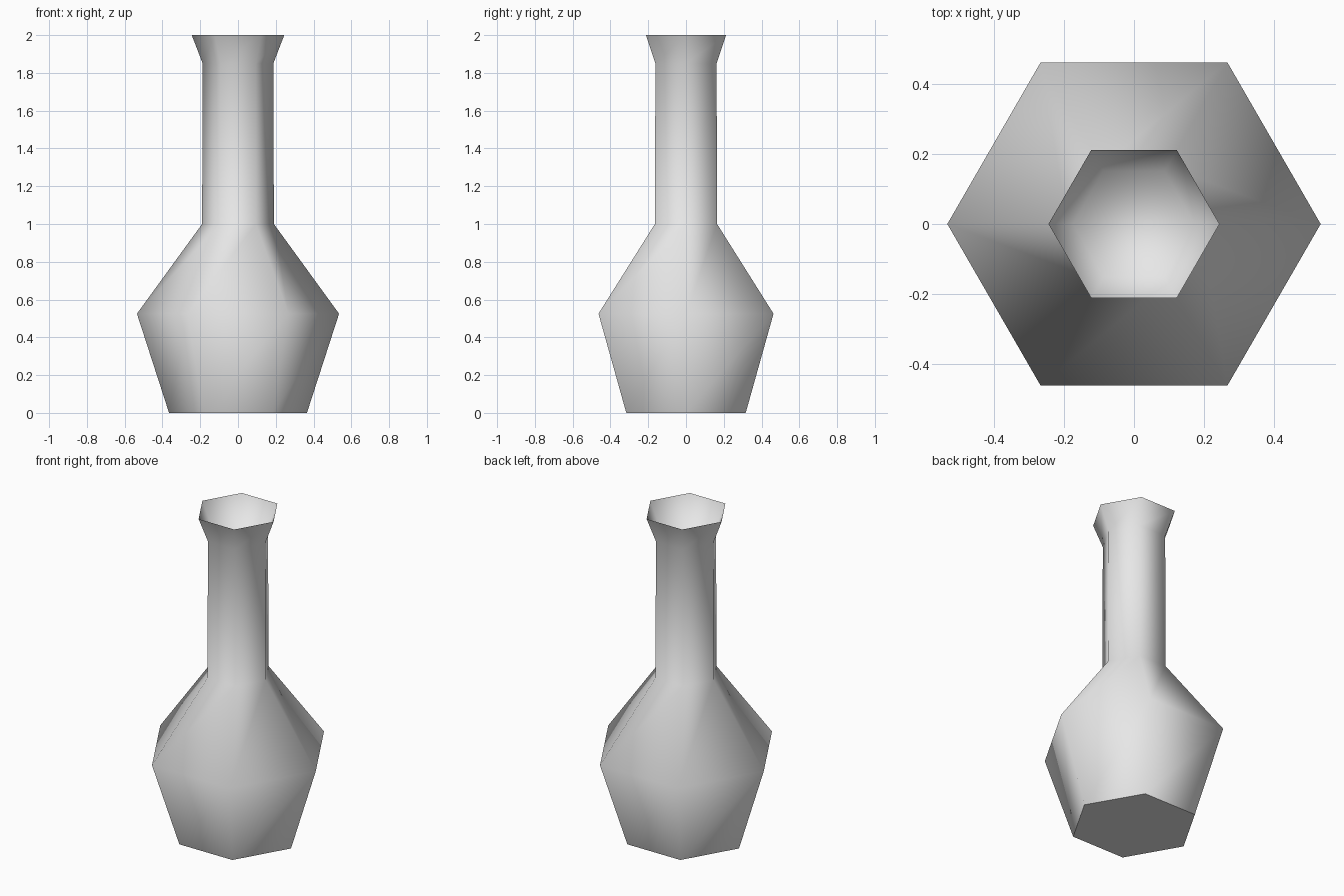
import bpy
import bmesh
import math

SIDES = 6

cube = bpy.data.objects.get("Cube")
if cube:
    bpy.data.objects.remove(cube, do_unlink=True)

# Single plain material
grey = bpy.data.materials.new("plain grey")
grey.use_nodes = True
colour = (0.8, 0.8, 0.8, 1.0)
grey.diffuse_color = colour
grey.node_tree.nodes["Principled BSDF"].inputs["Base Color"].default_value = colour


def lathe(name, profile, inward=False):
    """Sweep (radius, height) points round z and close the first ring with a cap."""
    bm = bmesh.new()
    rings = []
    for radius, height in profile:
        angles = [math.tau * i / SIDES for i in range(SIDES)]
        rings.append([bm.verts.new((radius * math.cos(a), radius * math.sin(a), height))
                      for a in angles])
    for low, high in zip(rings, rings[1:]):
        for i in range(SIDES):
            j = (i + 1) % SIDES
            bm.faces.new((low[i], low[j], high[j], high[i]))
    bm.faces.new(rings[0][::-1])
    if inward:
        bmesh.ops.reverse_faces(bm, faces=bm.faces[:])
    mesh = bpy.data.meshes.new(name)
    bm.to_mesh(mesh)
    bm.free()
    mesh.materials.append(grey)
    obj = bpy.data.objects.new(name, mesh)
    bpy.context.collection.objects.link(obj)
    return obj


def smooth(obj, degrees):
    bpy.ops.object.select_all(action='DESELECT')
    obj.select_set(True)
    bpy.context.view_layer.objects.active = obj
    bpy.ops.object.shade_smooth_by_angle(angle=math.radians(degrees))


# Outer shell: flat base, belly, shoulder, neck and flared lip
shell = lathe("vase_body", [(0.365, 0), (0.535, 0.525), (0.19, 1.0),
                            (0.187, 1.85), (0.245, 2.0)])
smooth(shell, 65)

# Hollow of the mouth, softly shaded into its floor
mouth = lathe("vase_mouth", [(0.175, 1.84), (0.245, 2.0)], inward=True)
smooth(mouth, 89)
